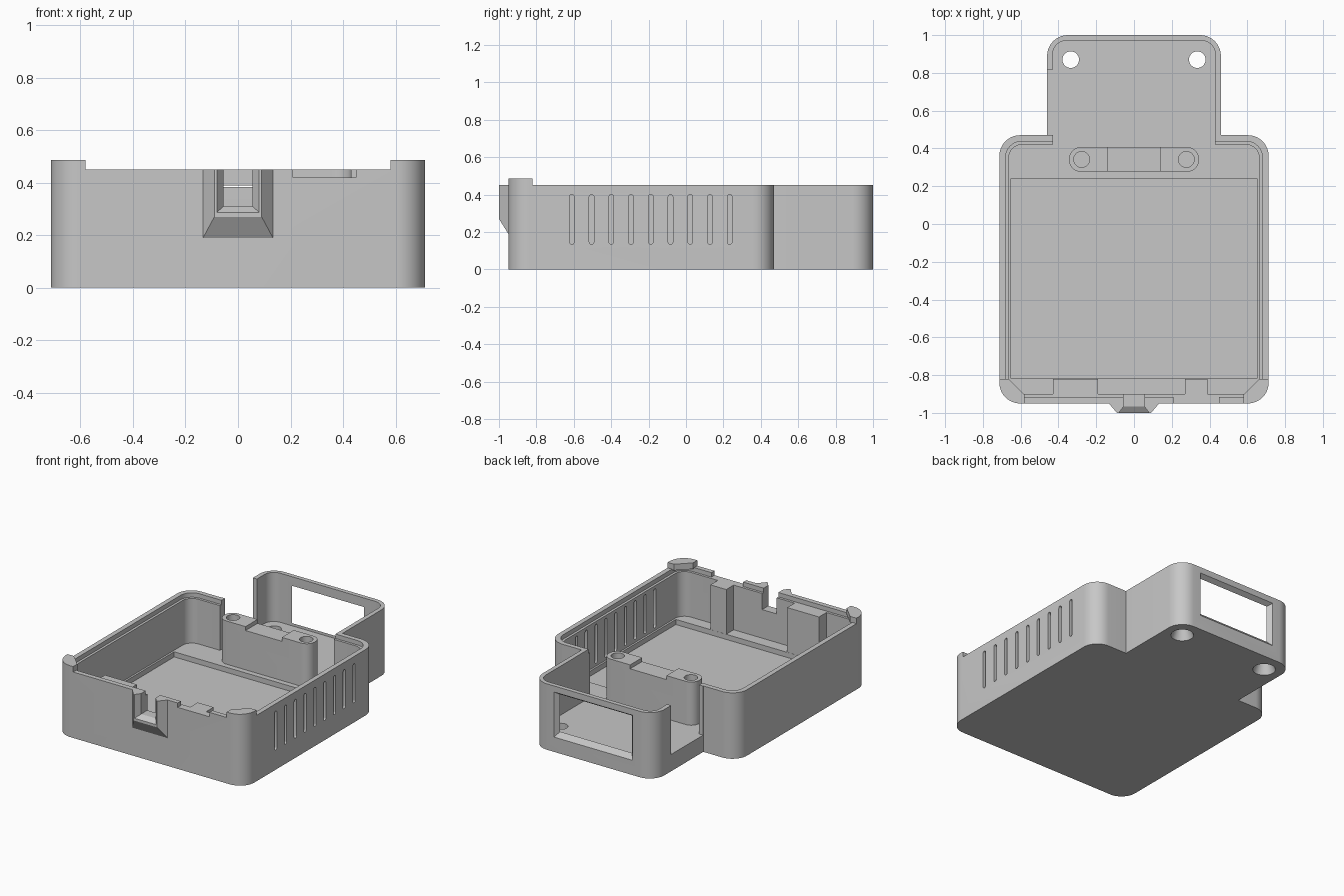
import bpy, bmesh, math
from mathutils import Vector

if "Cube" in bpy.data.objects:
    bpy.data.objects.remove(bpy.data.objects["Cube"])

grey = bpy.data.materials.new("grey_plastic")
grey.diffuse_color = (0.57, 0.57, 0.57, 1)
grey.use_nodes = True
grey.node_tree.nodes["Principled BSDF"].inputs["Base Color"].default_value = grey.diffuse_color
FLOOR, RECESS, LEDGE, RIM = 0.115, 0.08, 0.42, 0.45


def obj(name, bm):
    bmesh.ops.recalc_face_normals(bm, faces=bm.faces)
    me = bpy.data.meshes.new(name)
    bm.to_mesh(me)
    bm.free()
    o = bpy.data.objects.new(name, me)
    bpy.context.collection.objects.link(o)
    me.materials.append(grey)
    return o


def prism(name, corners, z0, z1, seg=10, place=None):
    """Extrude a counter-clockwise outline of (x, y, corner radius)."""
    pts = []
    n = len(corners)
    for i, (x, y, r) in enumerate(corners):
        p = Vector((x, y))
        if r == 0:
            pts.append(p)
            continue
        a = (Vector(corners[i - 1][:2]) - p).normalized()
        b = (Vector(corners[(i + 1) % n][:2]) - p).normalized()
        c = p + (a + b) * r                    # square corners only
        for k in range(seg + 1):
            t = k / seg * math.pi / 2
            pts.append(c - b * r * math.cos(t) - a * r * math.sin(t))
    bm = bmesh.new()
    f = bm.faces.new([bm.verts.new((p.x, p.y, z0)) for p in pts])
    ext = bmesh.ops.extrude_face_region(bm, geom=[f])
    up = [v for v in ext["geom"] if isinstance(v, bmesh.types.BMVert)]
    bmesh.ops.translate(bm, verts=up, vec=(0, 0, z1 - z0))
    if place:
        for v in bm.verts:
            v.co = place(v.co.copy())
    return obj(name, bm)


def rect(x0, x1, y0, y1, r=0):
    return [(x0, y0, r), (x1, y0, r), (x1, y1, r), (x0, y1, r)]


def box(name, x0, x1, y0, y1, z0, z1):
    return prism(name, rect(x0, x1, y0, y1), z0, z1)


def cone(name, x, y, z0, z1, r0, r1):
    bm = bmesh.new()
    bmesh.ops.create_cone(bm, cap_ends=True, segments=32, radius1=r0, radius2=r1, depth=z1 - z0)
    bmesh.ops.translate(bm, verts=bm.verts, vec=(x, y, (z0 + z1) / 2))
    return obj(name, bm)


def hull(name, sections):
    """Convex solid from rectangles (y, half width, z bottom, z top)."""
    bm = bmesh.new()
    for y, hw, z0, z1 in sections:
        for x in (-hw, hw):
            for z in (z0, z1):
                bm.verts.new((x, y, z))
    bmesh.ops.convex_hull(bm, input=bm.verts)
    return obj(name, bm)


def combine(a, b, op):
    m = a.modifiers.new("combine", 'BOOLEAN')
    m.operation, m.object, m.solver = op, b, 'EXACT'
    bpy.context.view_layer.objects.active = a
    bpy.ops.object.modifier_apply(modifier=m.name)
    bpy.data.objects.remove(b, do_unlink=True)


def outline(d, dr, r):
    """Tray outline with a narrower rear; d insets the main part, dr the rear."""
    x, f, s = 0.713 - d, -0.95 + d, 0.47 - d
    e, t = 0.46 - dr, 1.0 - dr
    return [(-x, f, r), (x, f, r), (x, s, r), (e, s, 0),
            (e, t, r), (-e, t, r), (-e, s, 0), (-x, s, r)]


# Outer shell and cavity
case = prism("case", outline(0, 0, 0.11), 0, RIM)
combine(case, prism("cavity", outline(0.05, 0.03, 0.07), FLOOR, 0.6), 'DIFFERENCE')

# Posts on the inside of the front wall, then the lid ledge and sunken floor
for x0, x1 in ((-0.43, -0.19), (0.27, 0.39)):
    combine(case, box("front_post", x0, x1, -0.93, -0.82, 0.05, 0.435), 'UNION')
combine(case, prism("lid_ledge", outline(0.033, 0.036, 0.085), LEDGE, 0.6), 'DIFFERENCE')
combine(case, box("floor_recess", -0.65, 0.65, -0.819, 0.24, RECESS, 0.3), 'DIFFERENCE')

# Raised plates over the front corners
for s in (-1, 1):
    c = [(0.58, -0.95, 0), (0.713, -0.95, 0.11), (0.713, -0.82, 0), (0.665, -0.82, 0), (0.58, -0.905, 0)]
    if s < 0:
        c = [(-x, y, r) for x, y, r in reversed(c)]
    combine(case, prism("raised_corner", c, 0.445, 0.487), 'UNION')

# Cable guide on the front with a flared slot open at the top
combine(case, hull("cable_guide", [(-0.93, 0.133, 0.19, RIM), (-0.95, 0.133, 0.19, RIM),
                                   (-1.0, 0.09, 0.27, RIM)]), 'UNION')
combine(case, box("cable_slot", -0.055, 0.055, -1.1, -0.85, 0.31, 0.6), 'DIFFERENCE')
combine(case, hull("slot_flare", [(-1.01, 0.088, 0.28, 0.6), (-0.965, 0.054, 0.311, 0.6)]), 'DIFFERENCE')

# Front rim notch, flared rear window, and gap in the rear left wall
combine(case, box("rim_notch", 0.21, 0.45, -0.97, -0.88, LEDGE, 0.6), 'DIFFERENCE')
combine(case, hull("rear_window", [(0.95, 0.255, 0.155, 0.375), (1.01, 0.305, 0.09, 0.415)]), 'DIFFERENCE')
combine(case, box("side_gap", -0.6, -0.41, 0.472, 0.818, FLOOR, 0.6), 'DIFFERENCE')

# Side vents: rounded slots through both walls
for i in range(10):
    y = -0.716 + i * 0.1055
    for s in (-1, 1):
        vent = prism("vent", rect(-0.133, 0.133, -0.0125, 0.0125, 0.0124), -0.06, 0.06, 4,
                     lambda p: (s * 0.69 + p.z, y + p.y, 0.267 + p.x))
        combine(case, vent, 'DIFFERENCE')

# Countersunk mounting holes in the rear floor
for s in (-1, 1):
    combine(case, cone("mount_sink", s * 0.335, 0.87, -0.01, 0.07, 0.075, 0.045), 'DIFFERENCE')
    combine(case, cone("mount_hole", s * 0.335, 0.87, 0.03, 0.2, 0.044, 0.044), 'DIFFERENCE')

# Screw block with lowered middle and two blind holes
block = prism("screw_block", rect(-0.343, 0.343, 0.277, 0.407, 0.06), FLOOR - 0.01, 0.41)
combine(block, box("middle_dip", -0.137, 0.137, 0.2, 0.5, 0.383, 0.6), 'DIFFERENCE')
for s in (-1, 1):
    combine(block, cone("screw_hole", s * 0.277, 0.342, 0.2, 0.6, 0.042, 0.042), 'DIFFERENCE')

# Keep edges crisp, curves smooth
for o in (case, block):
    bpy.ops.object.select_all(action='DESELECT')
    o.select_set(True)
    bpy.context.view_layer.objects.active = o
    bpy.ops.object.shade_smooth_by_angle(angle=math.radians(30))
